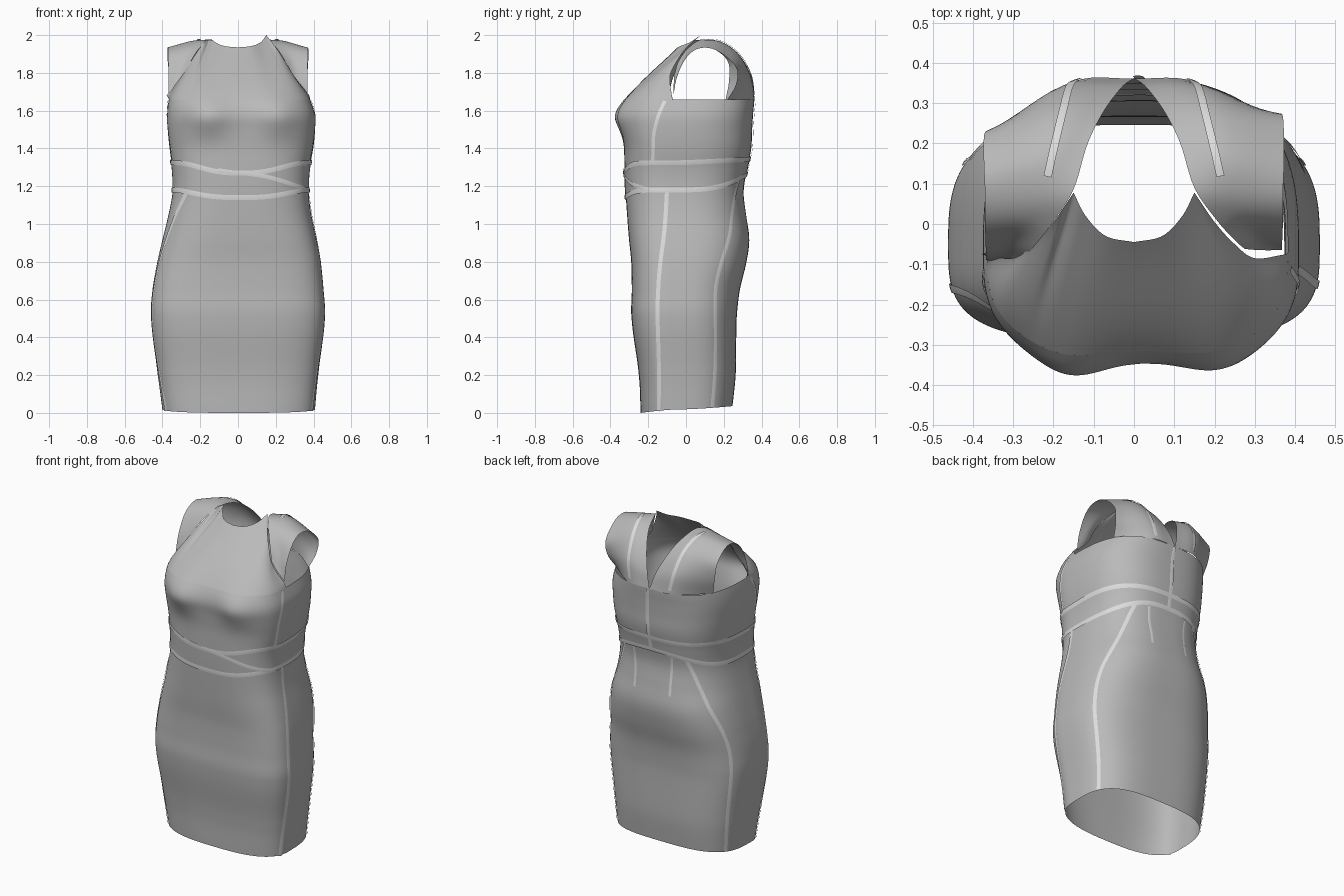
import bpy
from math import sin, cos, radians, exp, copysign
from mathutils import Vector

cube = bpy.data.objects.get("Cube")
if cube:
    bpy.data.objects.remove(cube, do_unlink=True)


def material(name, value):
    m = bpy.data.materials.new(name)
    m.use_nodes = True
    colour = (value, value, value, 1)
    m.diffuse_color = colour
    bsdf = m.node_tree.nodes["Principled BSDF"]
    bsdf.inputs["Base Color"].default_value = colour
    bsdf.inputs["Roughness"].default_value = 0.8
    return m


CLOTH = material("grey cloth", 0.49)
SEAM = material("pale seam", 0.72)


def grid(name, rows, mat, closed=False, flip=False):
    """Smooth sheet of quads through equal rows of points."""
    n = len(rows[0])
    faces = []
    for i in range(len(rows) - 1):
        for j in range(n if closed else n - 1):
            k = (j + 1) % n
            f = (i * n + j, i * n + k, (i + 1) * n + k, (i + 1) * n + j)
            faces.append(f[::-1] if flip else f)
    mesh = bpy.data.meshes.new(name)
    mesh.from_pydata([tuple(p) for row in rows for p in row], [], faces)
    mesh.materials.append(mat)
    for p in mesh.polygons:
        p.use_smooth = True
    obj = bpy.data.objects.new(name, mesh)
    bpy.context.collection.objects.link(obj)
    return obj


def spline(points, s):
    """Smooth curve through points, s from 0 to 1."""
    pts = [Vector(p) for p in points]
    last = len(pts) - 1
    x = min(max(s, 0), 1) * last
    i = min(int(x), last - 1)
    f = x - i
    a, b = pts[i], pts[i + 1]
    ta = (b - pts[i - 1]) / 2 if i else b - a
    tb = (pts[i + 2] - a) / 2 if i + 2 <= last else b - a
    return (a * (2*f**3 - 3*f*f + 1) + b * (3*f*f - 2*f**3)
            + ta * (f**3 - 2*f*f + f) + tb * (f**3 - f*f))


# Body sections: height, half width, centre x, centre y, front y, back y,
# front squareness, back squareness
BODY = [
    (0.00, .402, .004, -.05, -.240, .242, 2.8, 3.2),
    (0.20, .425, .000, -.05, -.250, .263, 3.1, 3.1),
    (0.50, .460, .000, -.05, -.288, .268, 3.4, 3.0),
    (0.65, .453, .000, -.05, -.287, .285, 3.4, 2.9),
    (0.80, .432, .005, -.05, -.290, .320, 3.3, 2.9),
    (0.92, .407, .008, -.05, -.302, .335, 3.1, 2.8),
    (1.05, .378, .010, -.06, -.312, .318, 2.9, 2.7),
    (1.17, .360, .014, -.07, -.320, .305, 2.8, 2.8),
    (1.28, .362, .015, -.07, -.325, .322, 2.8, 2.8),
    (1.40, .380, .018, -.07, -.328, .345, 2.8, 2.8),
    (1.50, .390, .018, -.07, -.336, .350, 2.9, 2.8),
    (1.58, .391, .016, -.07, -.342, .355, 2.9, 2.8),
    (1.66, .374, .008, -.07, -.315, .362, 2.9, 2.8),
    (1.74, .350, .006, -.07, -.250, .362, 2.9, 2.8),
]


def section(z):
    z = min(max(z, 0), BODY[-1][0])
    i = next(k for k in range(len(BODY) - 1) if z <= BODY[k + 1][0])
    f = (z - BODY[i][0]) / (BODY[i + 1][0] - BODY[i][0])
    return spline([r[1:] for r in BODY], (i + f) / (len(BODY) - 1))


def body(deg, z):
    """Point on the body at an angle (270 is the front) and height."""
    w, cx, cy, front, back, nf, nb = section(z)
    c, s = cos(radians(deg)), sin(radians(deg))
    n = nb if s > 0 else nf
    x = w * copysign(abs(c) ** (2 / n), c)
    y = copysign(abs(s) ** (2 / n), s) * ((back - cy) if s > 0 else (cy - front))
    if s < 0:
        for centre, swell in ((-.18, .042), (.2, .032)):
            y -= swell * exp(-((x - centre) / .11) ** 2 - ((z - 1.57) / .1) ** 2)
    return Vector((x + cx, cy + y, z))


def normal(deg, z):
    a = body(deg + 1, z) - body(deg - 1, z)
    b = body(deg, z + .01) - body(deg, z - .01)
    return a.cross(b).normalized()


def sleeve(name, low, high, steps, offset=0):
    """Closed tube of cloth between two edge heights given by angle."""
    rows = []
    for i in range(steps + 1):
        row = []
        for j in range(180):
            d = j * 2
            z = low(d) + (high(d) - low(d)) * i / steps
            p = body(d, z)
            out = Vector((p.x, p.y, 0)).normalized()
            row.append(p + out * offset)
        rows.append(row)
    return grid(name, rows, CLOTH, closed=True)


def ribbon(name, pts, normals, width):
    rows = []
    for i, p in enumerate(pts):
        t = pts[min(i + 1, len(pts) - 1)] - pts[max(i - 1, 0)]
        side = normals[i].cross(t).normalized() * width / 2
        rows.append([p + side, p + normals[i] * .001, p - side])
    return grid(name, rows, SEAM)


def seam(name, path, width=.022, lift=.004, steps=48):
    """Thin strip lying on the body along (angle, height) points."""
    at = [spline(path, i / steps) for i in range(steps + 1)]
    ns = [normal(a.x, a.y) for a in at]
    pts = [body(a.x, a.y) + n * lift for a, n in zip(at, ns)]
    return ribbon(name, pts, ns, width)


# Edge heights around the body
def front_of(d): return max(0, -sin(radians(d)))
def back_of(d): return max(0, sin(radians(d)))
def hem(d): return .018 * (1 + sin(radians(d)))
def waist_low(d): return 1.18 - .04 * front_of(d) ** 4 + .085 * back_of(d) ** 2.5
def waist_high(d): return 1.325 - .055 * front_of(d) ** 6 + .02 * back_of(d)


# Main cloth tubes
sleeve("skirt", hem, lambda d: waist_low(d) + .01, 48)
sleeve("waistband", waist_low, waist_high, 10, .003)
sleeve("bodice", lambda d: waist_high(d) - .01, lambda d: 1.66, 18)

# Front panel from the bust up to the round neckline and armhole edges
NECK = [(0, -.045, 1.935), (.07, -.03, 1.942), (.12, .02, 1.962), (.15, .078, 2.0)]
ARM = [(.15, .078, 2.0), (.2, .005, 1.935), (.25, -.05, 1.86), (.3, -.085, 1.78), (.378, -.075, 1.68)]


def panel_top(u):
    a = abs(u)
    p = spline(NECK, a / .4) if a <= .4 else spline(ARM, (a - .4) / .6)
    if u < 0:
        p.x *= -1
        p.z = min(p.z, 1.975)
    return p


def panel(u, v):
    """Point on the panel, leaving the bodice edge along the bodice's own slope."""
    deg = 270 + 90 * u
    start, end = body(deg, 1.66), panel_top(u)
    chord = end - start
    slope = (start - body(deg, 1.65)).normalized() * chord.length
    return start + chord * v + (slope - chord) * .6 * v * (1 - v) ** 2


cols = [-1 + j * .025 for j in range(81)]
grid("front_panel", [[panel(u, i / 18) for u in cols] for i in range(19)], CLOTH)

# Shoulder straps running from the back of the bodice over to the front
INNER = [(.0, .362, 1.66), (.03, .34, 1.76), (.075, .28, 1.87), (.115, .2, 1.945),
         (.15, .09, 1.978), (.205, .01, 1.93), (.25, -.04, 1.86), (.275, -.062, 1.79)]
MIDDLE = [(.16, .35, 1.66), (.185, .335, 1.79), (.2, .275, 1.9), (.22, .18, 1.965),
          (.24, .09, 1.965), (.27, .02, 1.92), (.3, -.03, 1.83), (.315, -.065, 1.74)]
OUTER = {"left": [(.335, .22, 1.66), (.358, .265, 1.74), (.37, .265, 1.83), (.373, .17, 1.915)],
         "right": [(.335, .21, 1.66), (.358, .228, 1.76), (.372, .222, 1.86), (.373, .15, 1.925)]}
OUTER_FRONT = [(.37, .08, 1.932), (.37, .01, 1.89), (.368, -.045, 1.79), (.368, -.065, 1.69)]
for name, side in (("left", 1), ("right", -1)):
    rows = []
    for i in range(41):
        edges = [spline(e, i / 40) for e in (INNER, MIDDLE, OUTER[name] + OUTER_FRONT)]
        row = [spline(edges, j / 12) for j in range(13)]
        # the right strap reaches further forward and meets the panel
        reach = max(0, i / 40 - .5) * .05 if side < 0 else 0
        rows.append([Vector((p.x * side, p.y - reach, p.z)) for p in row])
    grid(name + "_shoulder_strap", rows, CLOTH, flip=side > 0)
    # Seam up the back of the strap
    pts, ns = [], []
    for i in range(1, 22):
        n = (rows[i][6] - rows[i][4]).cross(rows[i + 1][5] - rows[i - 1][5]).normalized() * -side
        pts.append(rows[i][5] + n * .004)
        ns.append(n)
    ribbon(name + "_strap_seam", pts, ns, .02)

# Seams around the waist
ring = [i * 5 for i in range(73)]
seam("upper_waist_seam", [(d, waist_high(d)) for d in ring], .026, .006, 144)
seam("lower_waist_seam", [(d, waist_low(d)) for d in ring], .026, .006, 144)
seam("wrap_seam", [(258, 1.285), (285, 1.25), (312, 1.21), (340, 1.18)], .022, .007)

# Vertical seams: skirt sides, bodice sides, back centre and darts
seam("left_front_skirt_seam", [(-21, .01), (-14, .4), (-12, .7), (-6, 1.0), (-3, 1.17)])
seam("right_front_skirt_seam", [(202, .01), (195, .4), (198, .75), (209, 1.0), (224, 1.17)])
for name, fix in (("left", lambda d: d), ("right", lambda d: 180 - d)):
    seam(name + "_back_skirt_seam",
         [(fix(d), z) for d, z in ((29, .03), (31, .4), (30, .75), (44, 1.0), (62, 1.24))])
    seam(name + "_bodice_seam",
         [(fix(d), z) for d, z in ((-17, 1.32), (-15, 1.45), (-10, 1.55), (-4, 1.65))], .018)
    seam(name + "_back_dart", [(fix(76), 1.24), (fix(77), 1.13), (fix(78), 1.0)], .016)
seam("back_centre_seam", [(90, 1.27), (90, 1.45), (90, 1.655)], .024, .006)
